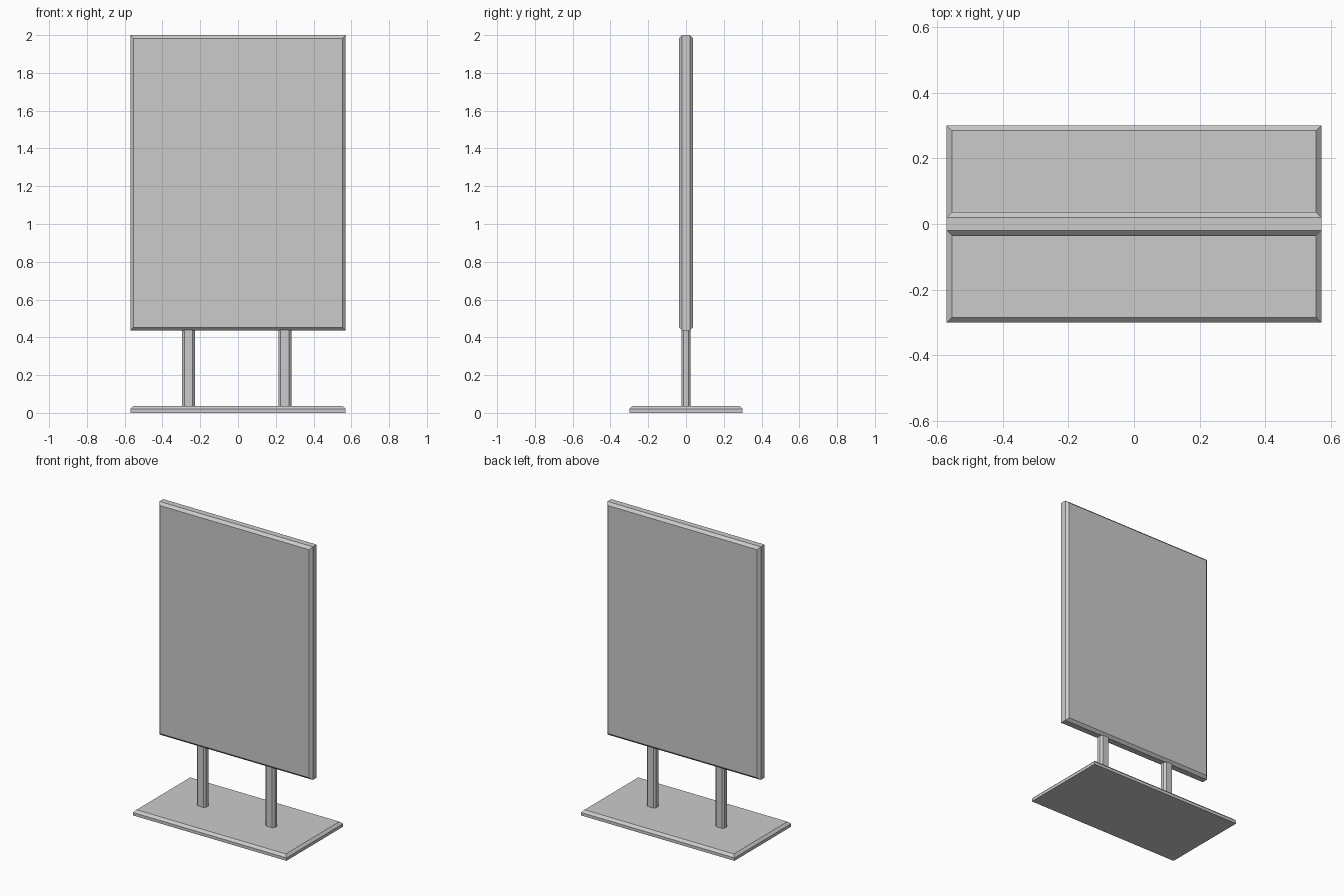
import bpy
import bmesh

cube = bpy.data.objects.get("Cube")
if cube:
    bpy.data.objects.remove(cube, do_unlink=True)

grey = bpy.data.materials.new("plain grey")
grey.use_nodes = True
grey.diffuse_color = (0.6, 0.6, 0.6, 1)
grey.node_tree.nodes["Principled BSDF"].inputs["Base Color"].default_value = (0.6, 0.6, 0.6, 1)


def chamfered_box(name, low, high, chamfer, keep_edge):
    """Box between two corners, chamfered on the edges that keep_edge selects."""
    bm = bmesh.new()
    bmesh.ops.create_cube(bm, size=1)
    for v in bm.verts:
        v.co = [low[i] if v.co[i] < 0 else high[i] for i in range(3)]
    edges = [e for e in bm.edges if keep_edge(e)]
    bmesh.ops.bevel(bm, geom=edges, offset=chamfer, offset_type='OFFSET',
                    segments=1, affect='EDGES', clamp_overlap=True)
    bmesh.ops.recalc_face_normals(bm, faces=bm.faces)
    mesh = bpy.data.meshes.new(name)
    bm.to_mesh(mesh)
    bm.free()
    mesh.materials.append(grey)
    obj = bpy.data.objects.new(name, mesh)
    bpy.context.collection.objects.link(obj)
    return obj


def along(edge, axis):
    a, b = edge.verts
    return abs(a.co[axis] - b.co[axis]) > 0.001


# Base plate: only the top rim is chamfered
chamfered_box("base_plate", (-0.57, -0.3, 0), (0.57, 0.3, 0.036), 0.016,
              lambda e: all(v.co.z > 0.01 for v in e.verts))

# Display board: front and back rims are chamfered
chamfered_box("display_board", (-0.57, -0.037, 0.436), (0.57, 0.037, 2.0), 0.017,
              lambda e: not along(e, 1))

# Posts: the four upright edges are chamfered
for name, x in (("right_post", -0.262), ("left_post", 0.248)):
    chamfered_box(name, (x - 0.034, -0.024, 0.03), (x + 0.034, 0.024, 0.45), 0.012,
                  lambda e: along(e, 2))
